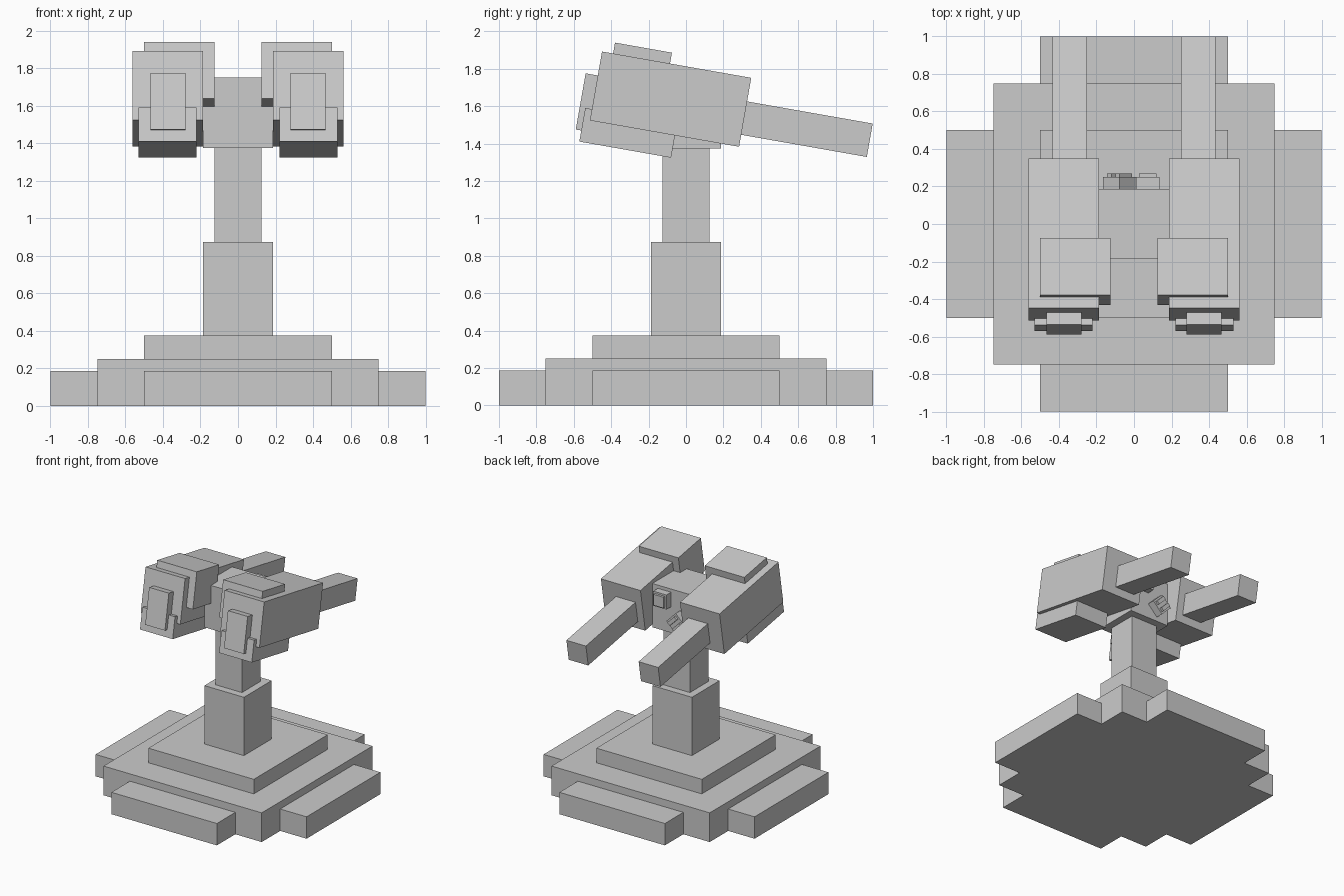
import bpy
from math import radians
from mathutils import Matrix, Vector

default = bpy.data.objects.get("Cube")
if default:
    bpy.data.objects.remove(default, do_unlink=True)

grey = bpy.data.materials.new("plain grey")
grey.use_nodes = True
grey.diffuse_color = (0.6, 0.6, 0.6, 1)
grey.node_tree.nodes["Principled BSDF"].inputs["Base Color"].default_value = (0.6, 0.6, 0.6, 1)


def box(name, x, y, z, frame=Matrix()):
    """Box spanning the (low, high) ranges x, y, z inside a local frame."""
    low, high = Vector((x[0], y[0], z[0])), Vector((x[1], y[1], z[1]))
    bpy.ops.mesh.primitive_cube_add(size=1)
    obj = bpy.context.object
    obj.name = name
    place = Matrix.Translation((low + high) / 2) @ Matrix.Diagonal((*(high - low), 1))
    obj.data.transform(frame @ place)
    obj.data.materials.append(grey)
    return obj


def square(name, half, z):
    return box(name, (-half, half), (-half, half), z)


# Stepped base with a low foot on each side
square("base_slab", 0.75, (0, 0.25))
square("base_step", 0.5, (0.25, 0.375))
for side, name in ((-1, "right"), (1, "left")):
    span = sorted((side * 0.75, side))
    box(name + "_foot", span, (-0.5, 0.5), (0, 0.1875))
for side, name in ((-1, "front"), (1, "back")):
    span = sorted((side * 0.75, side))
    box(name + "_foot", (-0.5, 0.5), span, (0, 0.1875))

# Column and head
square("lower_column", 0.1875, (0.375, 0.875))
square("upper_column", 0.125, (0.875, 1.375))
square("head", 0.1875, (1.375, 1.75))

# Pair of tilted guns, given as x, length and height ranges in the tilted frame
tilt = Matrix.Translation((0, -0.0825, 1.6375)) @ Matrix.Rotation(radians(-10), 4, "X")
gun_parts = {
    "gun_body": ((0.1875, 0.5625), (-0.405, 0.405), (-0.187, 0.187)),
    "gun_barrel": ((0.25, 0.435), (0.4, 1.087), (-0.122, 0.059)),
    "gun_top_block": ((0.125, 0.5), (-0.345, -0.036), (-0.06, 0.246)),
    "gun_lower_block": ((0.22, 0.53), (-0.441, 0.057), (-0.308, -0.126)),
    "gun_end_plate": ((0.28, 0.467), (-0.471, -0.4), (-0.248, 0.057)),
}
for side, name in ((-1, "right_"), (1, "left_")):
    for part, (x, y, z) in gun_parts.items():
        box(name + part, sorted(side * v for v in x), y, z, tilt)

# Upright control box on the back of the head
upright = Matrix.Translation((0.073, 0, 1.66))
box("control_box", (-0.0625, 0.0625), (0.18, 0.25), (-0.0625, 0.0625), upright)
box("control_button", (-0.047, 0.047), (0.25, 0.27), (-0.047, 0.047), upright)

# Diamond-set control box with two bars
diamond = Matrix.Translation((-0.077, 0, 1.5)) @ Matrix.Rotation(radians(45), 4, "Y")
box("diamond_box", (-0.0625, 0.0625), (0.18, 0.25), (-0.0625, 0.0625), diamond)
for side, name in ((-1, "lower_bar"), (1, "upper_bar")):
    # The bars run up towards the right side of the model
    span = sorted((side * 0.0155, side * 0.047))
    box(name, (-0.047, 0.047), (0.25, 0.27), span, diamond)
